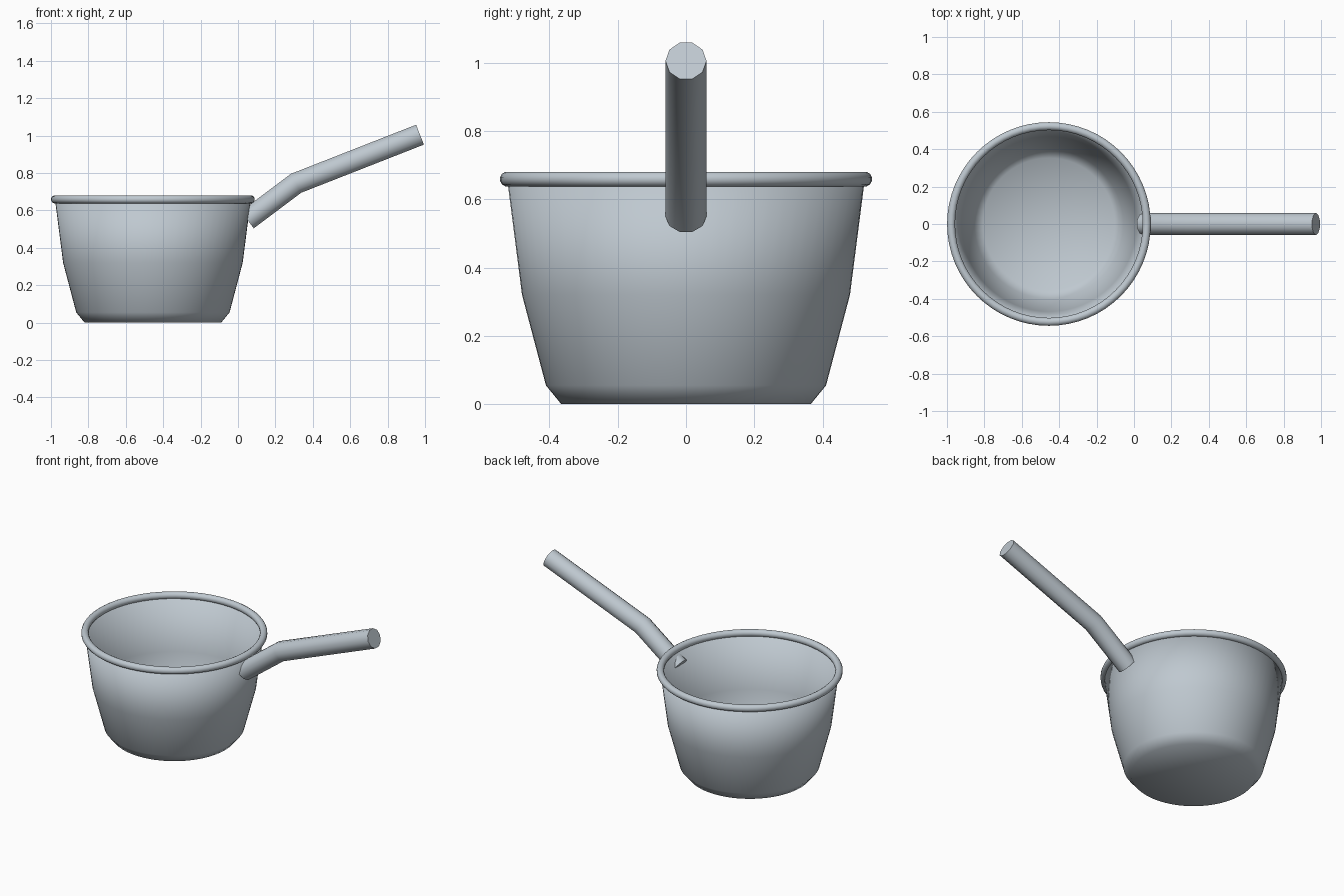
import bpy, bmesh, math
from mathutils import Vector, Matrix

cube = bpy.data.objects.get("Cube")
if cube:
    bpy.data.objects.remove(cube)

POT_X = -0.455      # axis of the pot
WALL = 0.012        # sheet thickness

steel = bpy.data.materials.new("brushed steel")
steel.use_nodes = True
colour = (0.52, 0.58, 0.63, 1)
steel.diffuse_color = colour
steel.node_tree.nodes["Principled BSDF"].inputs["Base Color"].default_value = colour


def finish(name, bm, location=(0, 0, 0)):
    """Turn a bmesh into a smooth steel object."""
    bmesh.ops.recalc_face_normals(bm, faces=bm.faces)
    mesh = bpy.data.meshes.new(name)
    bm.to_mesh(mesh)
    bm.free()
    mesh.materials.append(steel)
    mesh.shade_smooth()
    obj = bpy.data.objects.new(name, mesh)
    obj.location = location
    bpy.context.collection.objects.link(obj)
    return obj


def lathe(name, profile, closed=False, steps=64):
    """Spin an (r, z) profile around the pot axis."""
    bm = bmesh.new()
    verts = [bm.verts.new((r, 0, z)) for r, z in profile]
    pairs = list(zip(verts, verts[1:]))
    if closed:
        pairs.append((verts[-1], verts[0]))
    edges = [bm.edges.new(p) for p in pairs]
    bmesh.ops.spin(bm, geom=verts + edges, cent=(0, 0, 0), axis=(0, 0, 1),
                   angle=2 * math.pi, steps=steps, use_duplicate=False)
    bmesh.ops.remove_doubles(bm, verts=bm.verts, dist=0.0005)
    return finish(name, bm, (POT_X, 0, 0))


# Pot body: outer wall, then the inner wall back down to the floor
outer = [(0.365, 0), (0.41, 0.055), (0.48, 0.32), (0.523, 0.655)]
inner = [(r - WALL, max(z, WALL)) for r, z in reversed(outer)]
lathe("pot_body", [(0, 0)] + outer + inner + [(0, WALL)])

# Rolled rim
angles = [2 * math.pi * (i + 0.5) / 12 for i in range(12)]
lathe("rolled_rim", [(0.523 + 0.022 * math.cos(a), 0.659 + 0.022 * math.sin(a))
                     for a in angles], closed=True)

# Bent ten-sided handle with a mitred elbow
path = [Vector(p) for p in ((0.05, 0, 0.55), (0.31, 0, 0.745), (0.973, 0, 1.005))]
legs = [(b - a).normalized() for a, b in zip(path, path[1:])]
bisector = (legs[0] + legs[1]).normalized()
tangents = [legs[0], bisector, legs[1]]
bm = bmesh.new()
rings = []
for point, tangent in zip(path, tangents):
    side = Vector((0, 1, 0))
    up = tangent.cross(side)
    stretch = 1 / bisector.dot(legs[0]) if tangent == bisector else 1
    rings.append([bm.verts.new(point + 0.06 * (side * math.cos(a) + up * stretch * math.sin(a)))
                  for a in (2 * math.pi * i / 10 for i in range(10))])
for lower, upper in zip(rings, rings[1:]):
    for i in range(10):
        j = (i + 1) % 10
        bm.faces.new((lower[i], lower[j], upper[j], upper[i]))
for ring in (rings[0], rings[-1]):
    bm.faces.new(ring)
handle = finish("handle", bm)
bpy.ops.object.select_all(action='DESELECT')
handle.select_set(True)
bpy.context.view_layer.objects.active = handle
bpy.ops.object.shade_smooth_by_angle(angle=math.radians(50))
